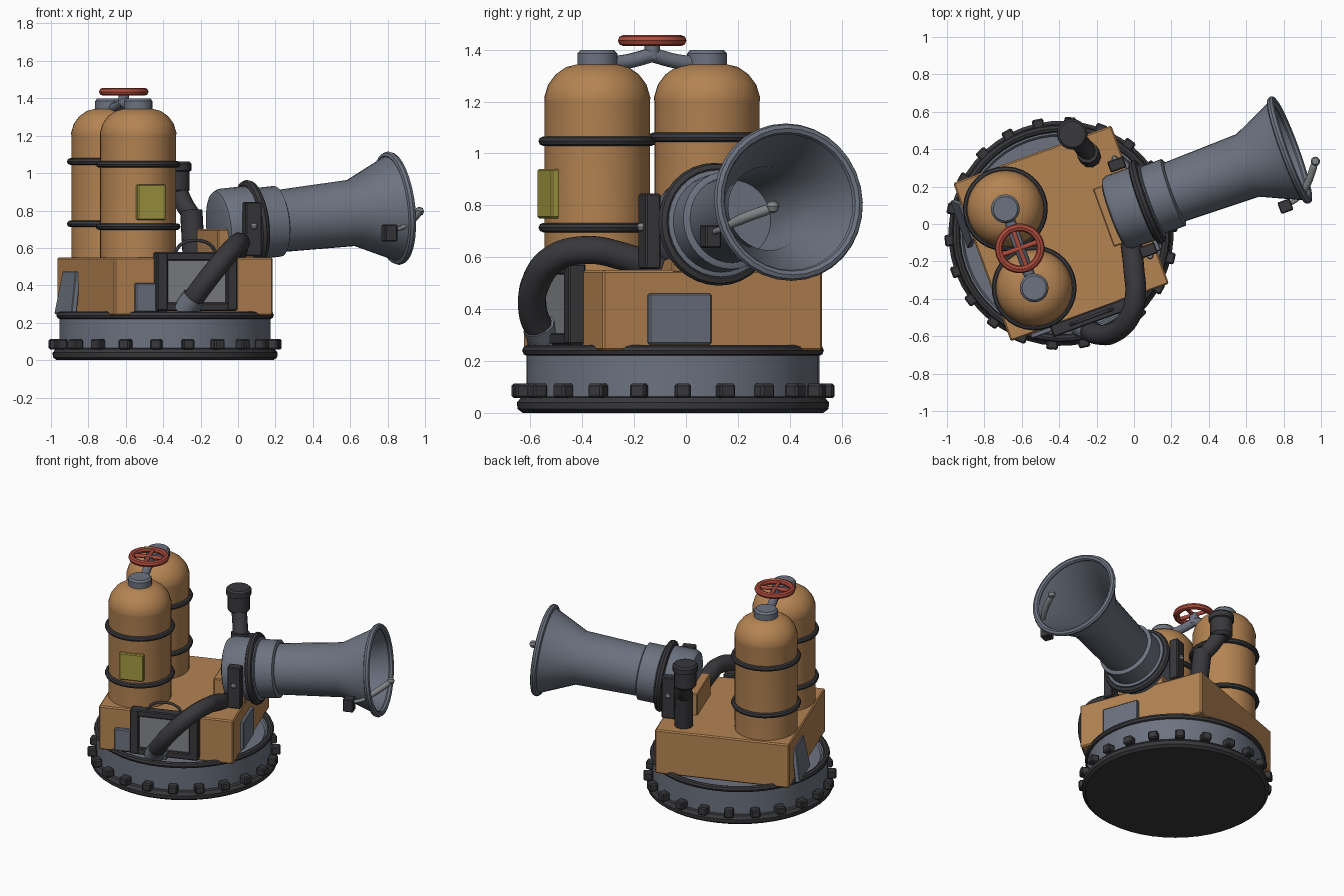
import bpy, bmesh
from math import radians, cos, sin, pi
from mathutils import Matrix, Vector

if "Cube" in bpy.data.objects:
    bpy.data.objects.remove(bpy.data.objects["Cube"])

T, R = Matrix.Translation, Matrix.Rotation


def material(name, rgb):
    m = bpy.data.materials.new(name)
    m.diffuse_color = (*rgb, 1)
    m.use_nodes = True
    m.node_tree.nodes["Principled BSDF"].inputs["Base Color"].default_value = m.diffuse_color
    return m


BROWN = material("brown", (0.46, 0.23, 0.085))
STEEL = material("steel", (0.15, 0.17, 0.215))
DARK = material("dark", (0.04, 0.04, 0.045))
RED = material("red", (0.42, 0.07, 0.045))
YELLOW = material("yellow", (0.36, 0.31, 0.05))
PALE = material("pale", (0.22, 0.23, 0.24))

BODY = T((-0.39, -0.05, 0)) @ R(radians(20), 4, 'Z')
GUN = BODY @ T((0.49, 0, 0.727)) @ R(radians(84), 4, 'Y')


def finish(name, bm, mat, mtx):
    bmesh.ops.recalc_face_normals(bm, faces=bm.faces)
    me = bpy.data.meshes.new(name)
    bm.to_mesh(me)
    bm.free()
    me.shade_smooth()
    me.set_sharp_from_angle(angle=radians(35))
    me.materials.append(mat)
    ob = bpy.data.objects.new(name, me)
    ob.matrix_world = mtx
    bpy.context.collection.objects.link(ob)
    return ob


def box(name, center, size, mat, mtx=BODY, bevel=0.006, taper=1.0):
    bm = bmesh.new()
    bmesh.ops.create_cube(bm, size=1)
    for v in bm.verts:
        k = taper if v.co.z > 0 else 1
        v.co = Vector((v.co.x * size[0], v.co.y * size[1] * k, v.co.z * size[2]))
    bmesh.ops.bevel(bm, geom=bm.edges[:], offset=bevel, segments=1, affect='EDGES')
    return finish(name, bm, mat, mtx @ T(center))


def lathe(name, profile, mat, mtx, steps=32, closed=False):
    bm = bmesh.new()
    pts = profile + profile[:1] if closed else profile
    vs = [bm.verts.new((r, 0, z)) for r, z in pts]
    es = [bm.edges.new(p) for p in zip(vs, vs[1:])]
    bmesh.ops.spin(bm, geom=vs + es, cent=(0, 0, 0), axis=(0, 0, 1),
                   angle=2 * pi, steps=steps)
    bmesh.ops.remove_doubles(bm, verts=bm.verts[:], dist=1e-5)
    return finish(name, bm, mat, mtx)


def ring(name, major, minor, mat, mtx, steps=32):
    prof = [(major + minor * cos(a * pi / 4), minor * sin(a * pi / 4)) for a in range(8)]
    return lathe(name, prof, mat, mtx, steps, closed=True)


def tube(name, pts, radius, mat, mtx=Matrix(), smooth=True, radii=None):
    cu = bpy.data.curves.new(name, 'CURVE')
    cu.dimensions = '3D'
    cu.bevel_depth, cu.bevel_resolution, cu.use_fill_caps = radius, 3, True
    sp = cu.splines.new('BEZIER')
    sp.bezier_points.add(len(pts) - 1)
    for i, (bp, p) in enumerate(zip(sp.bezier_points, pts)):
        bp.co = p
        bp.radius = radii[i] if radii else 1
        bp.handle_left_type = bp.handle_right_type = 'AUTO' if smooth else 'VECTOR'
    sp.resolution_u = 8 if smooth else 1
    cu.materials.append(mat)
    ob = bpy.data.objects.new(name, cu)
    ob.matrix_world = mtx
    bpy.context.collection.objects.link(ob)
    bpy.ops.object.select_all(action='DESELECT')
    ob.select_set(True)
    bpy.context.view_layer.objects.active = ob
    bpy.ops.object.convert(target='MESH')


# Turntable base with lugs
lathe("base_foot", [(0, 0), (0.58, 0), (0.6, 0.015), (0.602, 0.04), (0.585, 0.06),
                    (0.56, 0.065), (0, 0.065)], DARK, BODY, 48)
lathe("base_drum", [(0, 0.06), (0.565, 0.06), (0.565, 0.235), (0.53, 0.235),
                    (0.52, 0.22), (0, 0.22)], STEEL, BODY, 48)
ring("base_rim", 0.561, 0.021, DARK, BODY @ T((0, 0, 0.24)), 48)
for i in range(22):
    box("base_lug", (0.593, 0, 0.085), (0.06, 0.062, 0.055), DARK,
        BODY @ R(2 * pi * i / 22, 4, 'Z'), 0.008)

# Body block and its panels
box("body", (0, 0, 0.395), (0.9, 0.9, 0.31), BROWN, bevel=0.008)
box("front_panel", (0.457, -0.14, 0.362), (0.03, 0.255, 0.195), STEEL)
box("rear_panel", (0, 0, 0), (0.03, 0.27, 0.23), STEEL,
    BODY @ T((-0.465, 0.23, 0.36)) @ R(radians(9), 4, 'Y'), 0.004, 0.75)
box("side_panel", (-0.25, -0.462, 0.335), (0.18, 0.03, 0.155), STEEL)

# Side vent with frame, screen and carrying handle
for s in (-1, 1):
    box("vent_upright", (s * 0.198, -0.475, 0.42), (0.06, 0.07, 0.31), DARK)
    box("vent_rail", (0, -0.475, 0.42 + s * 0.135), (0.45, 0.066, 0.045), DARK)
box("vent_screen", (0, -0.465, 0.42), (0.36, 0.04, 0.24), PALE)
tube("vent_handle", [(-0.12, -0.475, 0.57), (-0.08, -0.475, 0.62), (0, -0.475, 0.64),
                     (0.08, -0.475, 0.62), (0.12, -0.475, 0.57)], 0.009, DARK, BODY)

# Twin fuel tanks
for s, dz in ((-1, 0), (1, 0.015)):
    m = BODY @ T((-0.235, s * 0.225, 0))
    lathe("tank", [(0, 0.54), (0.203, 0.54), (0.203, 1.2), (0.205, 1.215), (0.19, 1.265),
                   (0.16, 1.305), (0.12, 1.333), (0.07, 1.345), (0, 1.345)], BROWN, m)
    lathe("tank_cap", [(0, 1.33), (0.077, 1.33), (0.077, 1.385), (0.065, 1.398),
                       (0, 1.398)], STEEL, m, 20)
    for z in (0.714, 1.047):
        ring("tank_band", 0.209, 0.018, DARK, m @ T((0, 0, z + dz)))
    tube("valve_pipe", [(-0.235, s * 0.2, 1.345), (-0.235, s * 0.1, 1.355),
                        (-0.235, 0, 1.38)], 0.029, STEEL, BODY)
box("tank_label", (-0.235, -0.425, 0.845), (0.16, 0.035, 0.19), YELLOW)

# Valve wheel
WHEEL = BODY @ T((-0.235, 0, 1.435))
tube("valve_stem", [(0, 0, -0.07), (0, 0, 0.005)], 0.03, STEEL, WHEEL, False)
ring("valve_wheel", 0.112, 0.021, RED, WHEEL, 28)
for a in (0, pi / 2):
    tube("wheel_spoke", [(-0.11 * cos(a), -0.11 * sin(a), 0),
                         (0.11 * cos(a), 0.11 * sin(a), 0)], 0.013, RED, WHEEL, False)

# Nozzle: breech, hollow barrel and flared muzzle
lathe("breech", [(0, -0.195), (0.17, -0.195), (0.195, -0.185), (0.207, -0.16),
                 (0.207, 0.03), (0.19, 0.035), (0.19, 0.15), (0.168, 0.16), (0, 0.16)],
      STEEL, GUN)
lathe("barrel", [(0, 0.1), (0.165, 0.1), (0.178, 0.575), (0.285, 0.81), (0.27, 0.815),
                 (0.162, 0.58), (0.15, 0.2), (0, 0.2)], STEEL, GUN)
ring("muzzle_rim", 0.284, 0.021, STEEL, GUN @ T((0, 0, 0.815)))
ring("breech_ring", 0.213, 0.025, DARK, GUN)

# Nozzle cradle
box("cradle_block", (0.345, 0, 0.62), (0.21, 0.33, 0.16), BROWN)
for s in (-1, 1):
    box("cradle_post", (0.406, s * 0.244, 0.7), (0.09, 0.062, 0.29), DARK)
    lathe("cradle_bolt", [(0, -0.018), (0.013, -0.013), (0.018, 0), (0.013, 0.013),
                          (0, 0.018)], PALE, BODY @ T((0.406, s * 0.277, 0.717)), 12)

# Igniter in front of the muzzle
box("igniter_box", (1.177, -0.274, 0.68), (0.07, 0.065, 0.09), DARK)
tube("igniter_rod", [(0.82, 0.1, 0.695), (0.88, 0.14, 0.71), (0.925, 0.21, 0.745),
                     (0.96, 0.305, 0.78), (0.97, 0.335, 0.79)], 0.02, PALE,
     radii=[0.6, 0.6, 1, 1, 0.7])
lathe("igniter_tip", [(0, -0.025), (0.018, -0.018), (0.025, 0), (0.018, 0.018), (0, 0.025)],
      PALE, T((0.97, 0.335, 0.795)), 12)

# Fuel hose with coupling
tube("hose", [(-0.26, -0.555, 0.3), (-0.195, -0.59, 0.39), (-0.11, -0.58, 0.5),
              (-0.025, -0.5, 0.6), (0.008, -0.38, 0.628), (0, -0.25, 0.605),
              (-0.015, -0.1, 0.55)], 0.056, DARK)
tube("hose_coupling", [(-0.29, -0.535, 0.26), (-0.235, -0.567, 0.335)], 0.064, STEEL,
     smooth=False)
box("coupling_block", (-0.03, -0.475, 0.275), (0.1, 0.07, 0.06), STEEL)

# Exhaust stack
tube("exhaust_base", [(-0.235, 0.36, 0.53), (-0.25, 0.385, 0.8)], 0.06, DARK, smooth=False)
tube("exhaust_elbow", [(-0.245, 0.38, 0.77), (-0.285, 0.43, 0.83), (-0.33, 0.48, 0.93)],
     0.05, DARK)
lathe("exhaust_cap", [(0, 0.89), (0.055, 0.89), (0.072, 0.91), (0.072, 1.01), (0.082, 1.015),
                      (0.082, 1.05), (0.07, 1.062), (0, 1.062)], DARK,
      T((-0.33, 0.48, 0)), 20)
